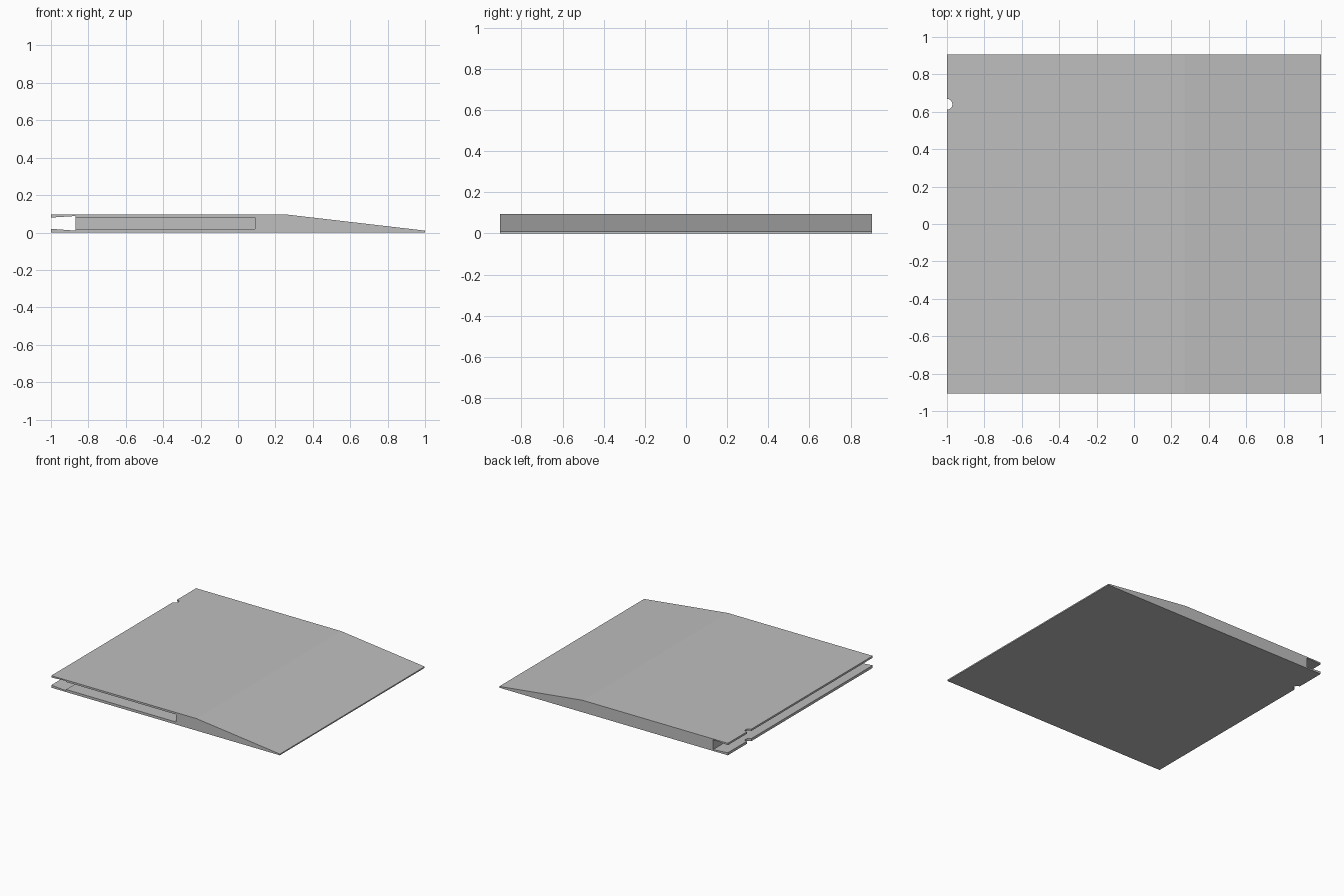
import bpy
import bmesh
from mathutils import Matrix

cube = bpy.data.objects.get("Cube")
if cube:
    bpy.data.objects.remove(cube, do_unlink=True)

HALF_DEPTH = 0.905

# One plain grey for the whole part
grey = bpy.data.materials.new("plain_grey")
grey.use_nodes = True
colour = (0.52, 0.52, 0.52, 1)
grey.diffuse_color = colour
grey.node_tree.nodes["Principled BSDF"].inputs["Base Color"].default_value = colour


def add_object(name, bm):
    bmesh.ops.recalc_face_normals(bm, faces=bm.faces)
    mesh = bpy.data.meshes.new(name)
    bm.to_mesh(mesh)
    bm.free()
    mesh.materials.append(grey)
    obj = bpy.data.objects.new(name, mesh)
    bpy.context.collection.objects.link(obj)
    return obj


def extrude_profile(name, points, y0, y1):
    """Extrude an x-z outline along y."""
    bm = bmesh.new()
    face = bm.faces.new([bm.verts.new((x, y0, z)) for x, z in points])
    grown = bmesh.ops.extrude_face_region(bm, geom=[face])["geom"]
    verts = [g for g in grown if isinstance(g, bmesh.types.BMVert)]
    bmesh.ops.translate(bm, verts=verts, vec=(0, y1 - y0, 0))
    return add_object(name, bm)


def cut(target, cutter):
    cutter.hide_render = True
    mod = target.modifiers.new("cut", "BOOLEAN")
    mod.operation = "DIFFERENCE"
    mod.solver = "EXACT"
    mod.object = cutter
    bpy.context.view_layer.objects.active = target
    bpy.ops.object.modifier_apply(modifier=mod.name)
    bpy.data.objects.remove(cutter, do_unlink=True)


# Wedge body with a dovetail groove along its thick edge
outline = [(-1, 0), (1, 0), (1, 0.01), (0.27, 0.095), (-1, 0.095),
           (-1, 0.08), (-0.87, 0.088), (-0.87, 0.01), (-1, 0.02)]
body = extrude_profile("wedge_body", outline, -HALF_DEPTH, HALF_DEPTH)

# Pocket opening at the front and into the groove, closed at the back
pocket = [(-0.9, 0.02), (0.09, 0.02), (0.09, 0.08), (-0.9, 0.08)]
cut(body, extrude_profile("pocket_cutter", pocket, -1, 0.8))

# Round notch through both lips of the groove
bm = bmesh.new()
bmesh.ops.create_cone(bm, cap_ends=True, segments=24, radius1=0.029, radius2=0.029,
                      depth=0.4, matrix=Matrix.Translation((-1, 0.64, 0.05)))
cut(body, add_object("notch_cutter", bm))
